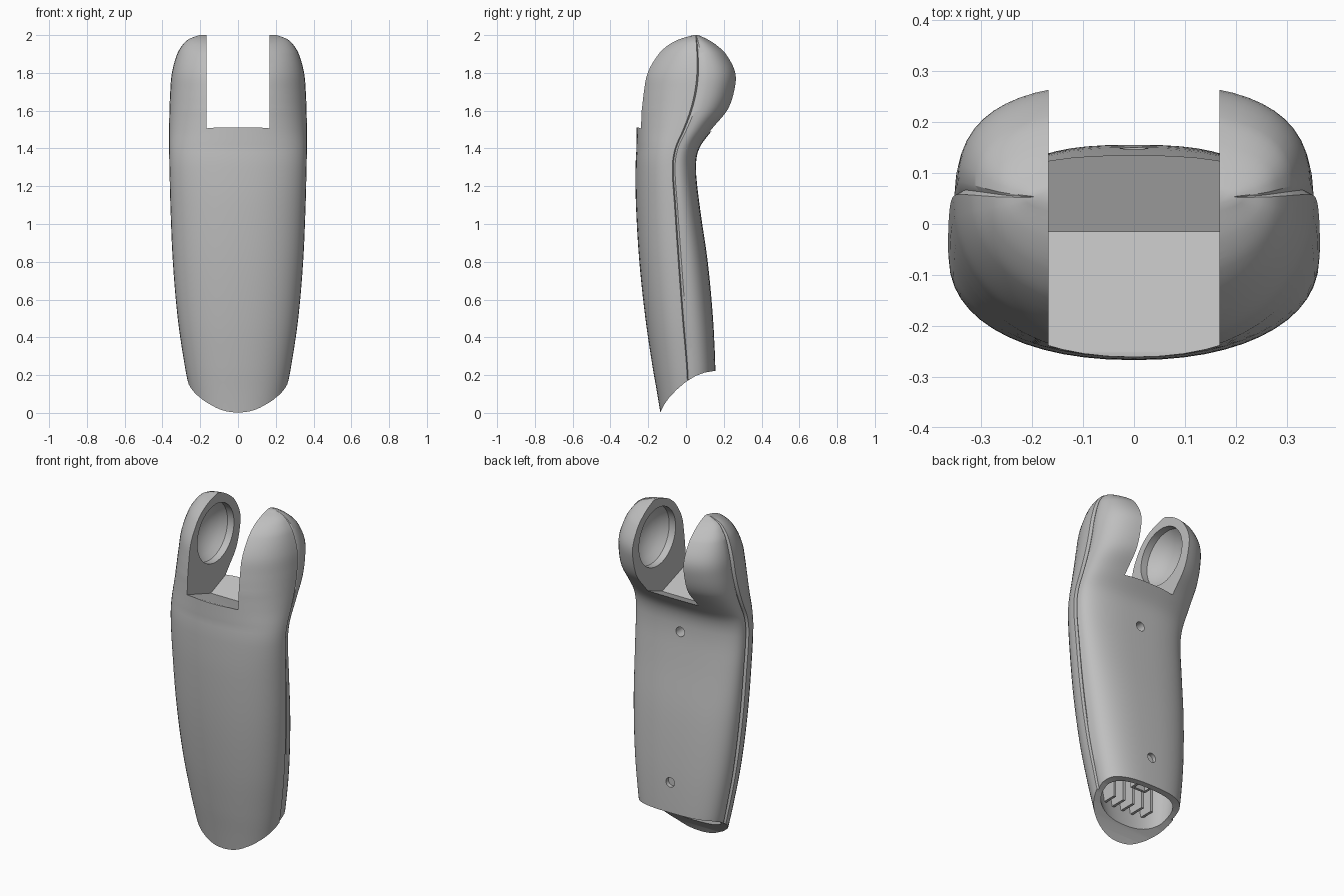
import bpy, bmesh, math
from mathutils import Matrix, Vector

if "Cube" in bpy.data.objects:
    bpy.data.objects.remove(bpy.data.objects["Cube"])

shell_grey = bpy.data.materials.new("shell_grey")
shell_grey.diffuse_color = (0.52, 0.52, 0.52, 1)
shell_grey.use_nodes = True
shell_grey.node_tree.nodes["Principled BSDF"].inputs["Base Color"].default_value = shell_grey.diffuse_color

SLOT = 0.168          # half width of the fork slot

# height, half width, front y, back y, side seam y
ROWS = [
    (-0.06, 0.215, -0.126, 0.153, 0.02),
    (0.10, 0.252, -0.152, 0.155, 0.015),
    (0.25, 0.282, -0.178, 0.155, 0.008),
    (0.50, 0.319, -0.215, 0.143, -0.013),
    (0.80, 0.345, -0.247, 0.115, -0.035),
    (1.10, 0.358, -0.265, 0.072, -0.055),
    (1.30, 0.363, -0.267, 0.053, -0.067),
    (1.40, 0.365, -0.262, 0.070, -0.052),
    (1.50, 0.365, -0.250, 0.138, -0.008),
    (1.60, 0.363, -0.235, 0.218, 0.030),
    (1.70, 0.359, -0.223, 0.255, 0.055),
    (1.80, 0.350, -0.203, 0.262, 0.066),
    (1.90, 0.322, -0.145, 0.212, 0.064),
    (1.95, 0.292, -0.090, 0.158, 0.060),
    (1.98, 0.258, -0.030, 0.110, 0.056),
    (2.00, 0.205, 0.040, 0.066, 0.053),
]


def sample_rows(steps=5):
    """Smoothly interpolated section values."""
    n = len(ROWS)

    def slope(i, k):
        a, b = ROWS[max(i - 1, 0)], ROWS[min(i + 1, n - 1)]
        return (b[k] - a[k]) / (b[0] - a[0])
    out = []
    for i in range(n - 1):
        p, q = ROWS[i], ROWS[i + 1]
        h = q[0] - p[0]
        for s in range(steps):
            t = s / steps
            row = [p[0] + h * t]
            for k in range(1, 5):
                row.append((2*t**3 - 3*t*t + 1) * p[k] + (t**3 - 2*t*t + t) * h * slope(i, k)
                           + (3*t*t - 2*t**3) * q[k] + (t**3 - t*t) * h * slope(i + 1, k))
            out.append(row)
    out.append(list(ROWS[-1]))
    return out


def finish(bm, name):
    bmesh.ops.recalc_face_normals(bm, faces=bm.faces)
    me = bpy.data.meshes.new(name)
    bm.to_mesh(me)
    bm.free()
    me.materials.append(shell_grey)
    ob = bpy.data.objects.new(name, me)
    bpy.context.collection.objects.link(ob)
    return ob


def loft(name, rings):
    bm = bmesh.new()
    rings = [[bm.verts.new(p) for p in r] for r in rings]
    for a, b in zip(rings, rings[1:]):
        for i in range(len(a)):
            j = (i + 1) % len(a)
            bm.faces.new((a[i], a[j], b[j], b[i]))
    bm.faces.new(rings[0][::-1])
    bm.faces.new(rings[-1])
    return finish(bm, name)


def arc(w, d, seam, n, z, segs=26, trim=0.0):
    """Half superellipse, running from +x to -x; d is signed depth."""
    pts = []
    for i in range(segs + 1):
        a = trim + (math.pi - 2 * trim) * i / segs
        c, s = math.cos(a), max(math.sin(a), 0.0)
        pts.append((w * math.copysign(abs(c) ** (2 / n), c), seam + d * s ** (2 / n), z))
    return pts


def section(row, side=0.0, front=0.0, back=0.0, groove=True):
    z, w, yf, yb, seam = row
    blend = min(max((z - 1.4) / 0.2, 0), 1)

    def fit(n):           # the fork depth is measured at the slot wall
        f = (1 - (SLOT / w) ** n) ** (1 / n) if w > SLOT else 1
        return 1 + blend * (1 / f - 1)
    df, db = (yf + front - seam) * fit(2.2), (yb - back - seam) * fit(2.7)
    w -= side
    if not groove:
        return arc(w, db, seam, 2.5, z) + arc(-w, df, seam, 2.3, z)[1:-1]
    gap = 0.955 * w
    return (arc(0.975 * w, db, seam, 2.7, z, trim=0.03) + [(-gap, seam, z)]
            + arc(-w, df, seam, 2.2, z, trim=0.02) + [(gap, seam, z)])


def prism(name, yz, half):
    return loft(name, [[(x, y, z) for y, z in yz] for x in (-half, half)])


def cylinder(name, r, depth, center, axis, segs=32):
    bm = bmesh.new()
    rot = Vector((0, 0, 1)).rotation_difference(Vector(axis)).to_matrix().to_4x4()
    bmesh.ops.create_cone(bm, cap_ends=True, segments=segs, radius1=r, radius2=r,
                          depth=depth, matrix=Matrix.Translation(center) @ rot)
    return finish(bm, name)


def box(name, lo, hi):
    return prism(name, [(lo[1], lo[2]), (hi[1], lo[2]), (hi[1], hi[2]), (lo[1], hi[2])],
                 (hi[0] - lo[0]) / 2)


def cut(ob, tool):
    m = ob.modifiers.new("cut", 'BOOLEAN')
    m.operation, m.solver, m.object = 'DIFFERENCE', 'EXACT', tool
    bpy.ops.object.select_all(action='DESELECT')
    bpy.context.view_layer.objects.active = ob
    ob.select_set(True)
    bpy.ops.object.modifier_apply(modifier=m.name)
    bpy.data.objects.remove(tool)


rows = sample_rows()

# Main shell with the side seam
shell = loft("limb_shell", [section(r) for r in rows])

# Hollow lower socket
cut(shell, loft("socket_cutter", [section(r, 0.04, 0.065, 0.03, False)
                                  for r in rows if r[0] < 0.52]))

# Arched lower end
cut(shell, prism("end_cutter", [(-0.165, -0.07), (-0.137, 0.0), (-0.118, 0.04), (-0.09, 0.08),
                                (-0.05, 0.122), (0.0, 0.165), (0.05, 0.195), (0.10, 0.214),
                                (0.17, 0.225), (0.5, 0.23), (0.5, -0.3), (-0.3, -0.3),
                                (-0.3, -0.07)], 0.6))

# Fork slot with a shallow valley floor
cut(shell, prism("slot_cutter", [(-0.5, 1.512), (-0.25, 1.51), (-0.015, 1.43), (0.155, 1.5),
                                 (0.5, 1.62), (0.5, 2.3), (-0.5, 2.3)], SLOT))

# Domed round recesses on the inner fork faces
half = [(0.21, 0.172), (0.24, 0.145), (0.27, 0.10), (0.287, 0.05), (0.292, 0.004)]
profile = [(-x, r) for x, r in reversed(half)] + half
cut(shell, loft("recess_cutter", [[(x, 0.03 + r * math.cos(a * math.pi / 24),
                                    1.77 + r * math.sin(a * math.pi / 24))
                                   for a in range(48)] for x, r in profile]))

# Screw holes in the back
for z, y in ((1.26, 0.055), (0.40, 0.15)):
    cut(shell, cylinder("screw_cutter", 0.028, 0.14, (0, y, z), (0, 1, 0)))

# Ribs inside the socket
parts = [shell]
for i in range(-2, 3):
    rib = box(f"socket_rib_{i + 3}", (-0.008, -0.15 + 0.012 * abs(i), 0.18),
              (0.008, -0.005, 0.5))
    rib.location.x = i * 0.065
    parts.append(rib)

# Square screw boss inside the socket
boss = box("screw_boss", (-0.05, 0.03, 0.25), (0.05, 0.125, 0.51))
cut(boss, box("boss_cutter", (-0.035, 0.045, 0.2), (0.035, 0.11, 0.46)))
parts.append(boss)

# Smooth shading with crisp edges
bpy.ops.object.select_all(action='DESELECT')
for ob in parts:
    ob.select_set(True)
bpy.context.view_layer.objects.active = shell
bpy.ops.object.shade_smooth_by_angle(angle=math.radians(32))
